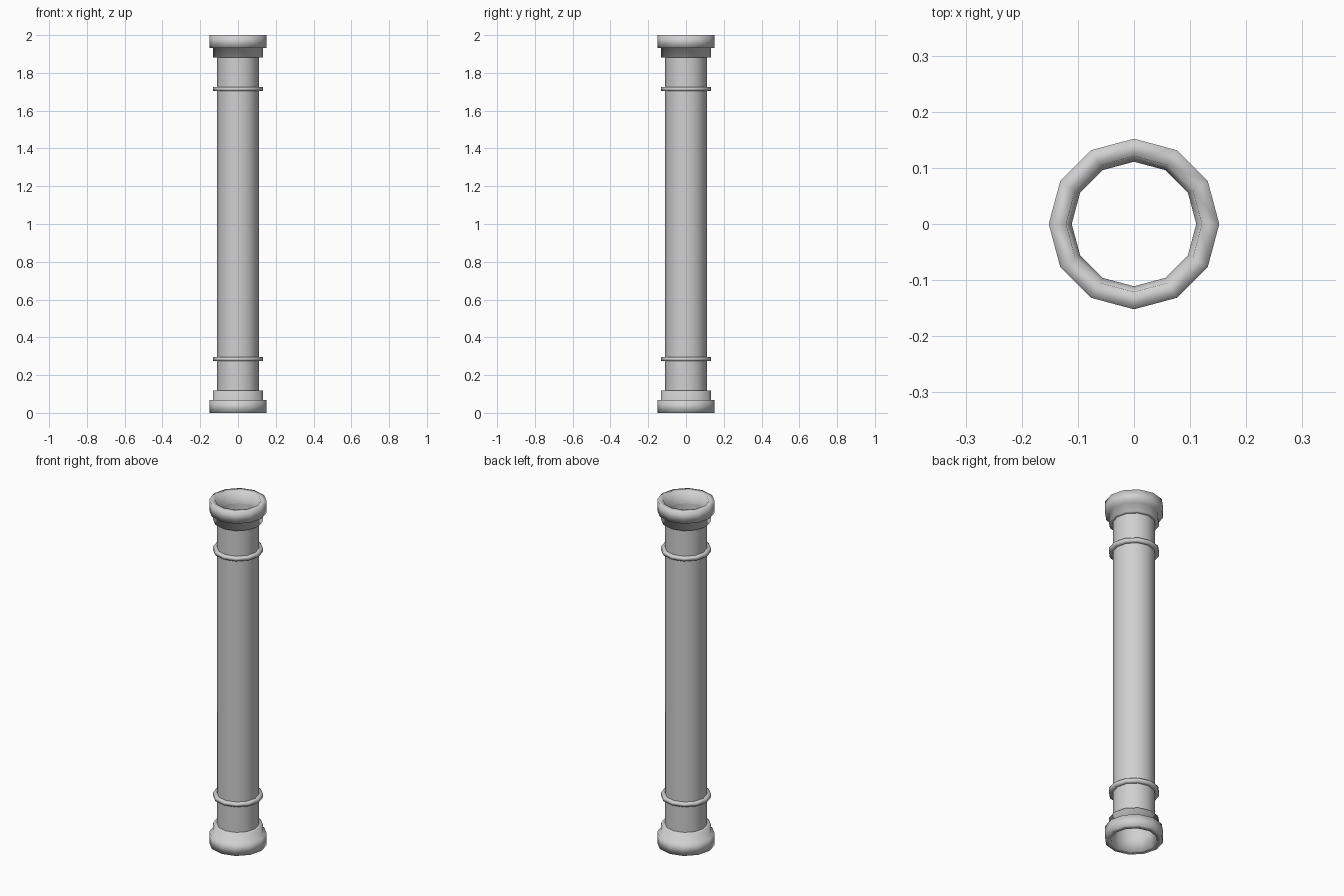
import bpy
import math

SIDES = 12
HEIGHT = 2.0
SHAFT_R = 0.111

cube = bpy.data.objects.get("Cube")
if cube:
    bpy.data.objects.remove(cube, do_unlink=True)

stone = bpy.data.materials.new("light_grey_stone")
stone.use_nodes = True
grey = (0.63, 0.63, 0.63, 1.0)
stone.diffuse_color = grey
stone.node_tree.nodes["Principled BSDF"].inputs["Base Color"].default_value = grey


def lathe(name, profile):
    """Spin a (radius, z) profile, listed upward along the outside, round the z axis."""
    verts = [(r * math.cos(a), r * math.sin(a), z)
             for r, z in profile
             for a in (math.tau * i / SIDES for i in range(SIDES))]
    faces = []
    for j in range(len(profile) - 1):
        low, high = j * SIDES, (j + 1) * SIDES
        for i in range(SIDES):
            k = (i + 1) % SIDES
            faces.append((low + i, low + k, high + k, high + i))
    mesh = bpy.data.meshes.new(name)
    mesh.from_pydata(verts, [], faces)
    mesh.materials.append(stone)
    mesh.shade_smooth()
    obj = bpy.data.objects.new(name, mesh)
    bpy.context.collection.objects.link(obj)
    return obj


def flipped(profile):
    """Turn a profile upside down about the middle of the column."""
    return [(r, HEIGHT - z) for r, z in reversed(profile)]


# Hollow shaft
lathe("shaft", [(SHAFT_R, 0.07), (SHAFT_R, HEIGHT - 0.07)])

# Stepped collar at each end, with a slightly flared mouth
collar = [(SHAFT_R, 0.07), (0.121, 0), (0.152, 0), (0.152, 0.067),
          (0.132, 0.067), (0.132, 0.118), (SHAFT_R, 0.118)]
lathe("base_collar", collar)
lathe("top_collar", flipped(collar))

# Thin band near each end
band = [(SHAFT_R, 0.275), (0.132, 0.275), (0.132, 0.295), (SHAFT_R, 0.295)]
lathe("lower_band", band)
lathe("upper_band", flipped(band))
